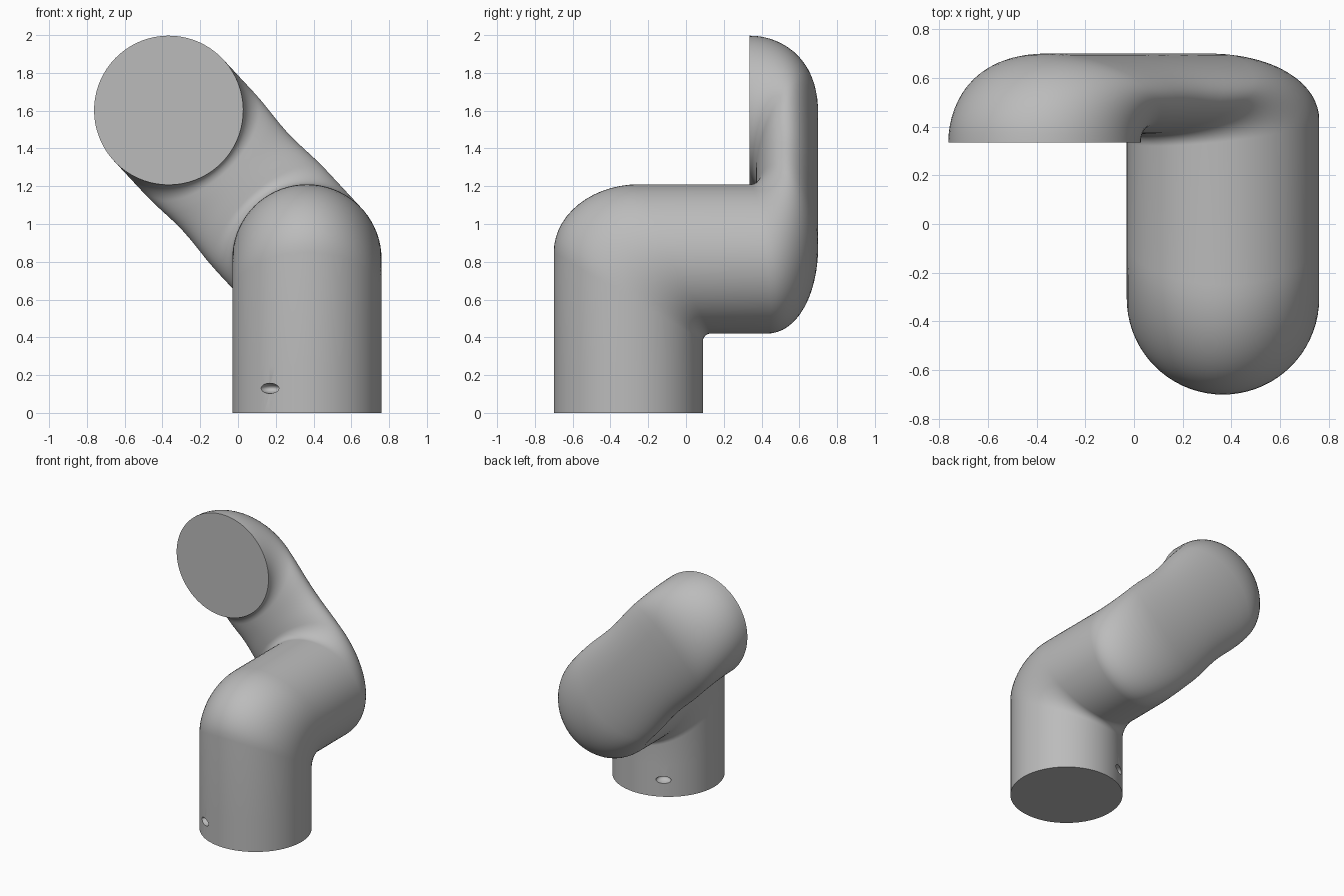
import bpy, bmesh
from math import sin, cos, pi, atan2, radians
from mathutils import Vector, Matrix

if "Cube" in bpy.data.objects:
    bpy.data.objects.remove(bpy.data.objects["Cube"])

SEG, STEPS, R = 72, 14, 0.395
POST = Vector((0.365, -0.305, 0))
TUBE = Vector((0.365, 0, 0.815))           # axis of the horizontal tube
END = Vector((-0.367, 0, 1.602))           # centre of the end disc
ARM = (END - TUBE).normalized()
SPAN = (END - TUBE).length
UP, SIDE, BACK = Vector((0, 0, 1)), Vector((1, 0, 0)), Vector((0, 1, 0))

grey = bpy.data.materials.new("plain_grey")
grey.use_nodes = True
grey.diffuse_color = (0.5, 0.5, 0.5, 1)
grey.node_tree.nodes["Principled BSDF"].inputs["Base Color"].default_value = (0.5, 0.5, 0.5, 1)

rings = []


def ring(outer, inner, side, phase=0.0, half=R):
    """Ellipse whose long axis joins an outer and an inner outline point."""
    mid, axis = (outer + inner) / 2, (outer - inner) / 2
    ts = [2 * pi * i / SEG - phase for i in range(SEG)]
    rings.append([mid + axis * cos(t) + side * (half * sin(t)) for t in ts])


def arc(centre, start, end, k):
    """Point on a quarter ellipse that runs from centre+start to centre+end."""
    return centre + start * cos(k * pi / 2) + end * sin(k * pi / 2)


# Upright post
for z in (0, 0.25):
    ring(POST - BACK * R + UP * z, POST + BACK * R + UP * z, SIDE)


# First elbow: post to horizontal tube
def post_point(y, z):
    return Vector((POST.x, y, z))


for i in range(STEPS + 1):
    k = i / STEPS
    ring(arc(post_point(-0.25, 0.85), BACK * -0.45, UP * 0.36, k),
         arc(post_point(0.13, 0.38), BACK * -0.04, UP * 0.04, k), SIDE)

# Second elbow: tube to flattened slanting arm
phase = atan2(-ARM.x, -ARM.z)
side = SIDE * cos(phase) - UP * sin(phase)


def arm_point(s, y):
    return TUBE + ARM * s + BACK * y


for i in range(STEPS + 1):
    k = i / STEPS
    ring(arc(arm_point(0.1, 0.45), ARM * -0.495, BACK * 0.25, k),
         arc(arm_point(0.45, 0.32), ARM * -0.055, BACK * 0.05, k), side, phase)

# Slanting arm, slightly waisted
for i in range(1, 8):
    k = i / 8
    ring(arm_point(0.1 + 0.95 * k, 0.7), arm_point(0.45 + 0.18 * k, 0.37),
         side, phase, R - 0.015 * sin(pi * k) ** 2)

# Third elbow: arm to the front-facing disc
for i in range(STEPS + 1):
    k = i / STEPS
    ring(arc(arm_point(1.05, 0.335), BACK * 0.365, ARM * (SPAN + R - 1.05), k),
         arc(arm_point(0.63, 0.335), BACK * 0.035, ARM * (SPAN - R - 0.63), k), side, phase)

# Skin the rings and cap both ends
bm = bmesh.new()
loops = [[bm.verts.new(p) for p in r] for r in rings]
for a, b in zip(loops, loops[1:]):
    for i in range(SEG):
        j = (i + 1) % SEG
        bm.faces.new((a[i], a[j], b[j], b[i]))
bm.faces.new(loops[0])
bm.faces.new(loops[-1])
bmesh.ops.recalc_face_normals(bm, faces=bm.faces)
mesh = bpy.data.meshes.new("bent_pipe")
bm.to_mesh(mesh)
bm.free()
mesh.materials.append(grey)
pipe = bpy.data.objects.new("bent_pipe", mesh)
bpy.context.collection.objects.link(pipe)
bpy.context.view_layer.objects.active = pipe
pipe.select_set(True)

# Small oval screw holes near the foot of the post
for angle in (radians(120), radians(240)):
    bm = bmesh.new()
    place = (Matrix.Translation(POST + UP * 0.13) @ Matrix.Rotation(angle, 4, "Z")
             @ Matrix.Translation((R, 0, 0)) @ Matrix.Diagonal((0.06, 0.055, 0.027, 1)))
    bmesh.ops.create_uvsphere(bm, u_segments=24, v_segments=12, radius=1, matrix=place)
    cut_mesh = bpy.data.meshes.new("hole_cutter")
    bm.to_mesh(cut_mesh)
    bm.free()
    cut_mesh.materials.append(grey)
    cutter = bpy.data.objects.new("hole_cutter", cut_mesh)
    cutter.hide_render = True
    bpy.context.collection.objects.link(cutter)
    mod = pipe.modifiers.new("screw_hole", "BOOLEAN")
    mod.operation, mod.solver, mod.object = "DIFFERENCE", "EXACT", cutter
    bpy.ops.object.modifier_apply(modifier=mod.name)
    bpy.data.objects.remove(cutter)

bpy.ops.object.shade_smooth_by_angle(angle=radians(40))
